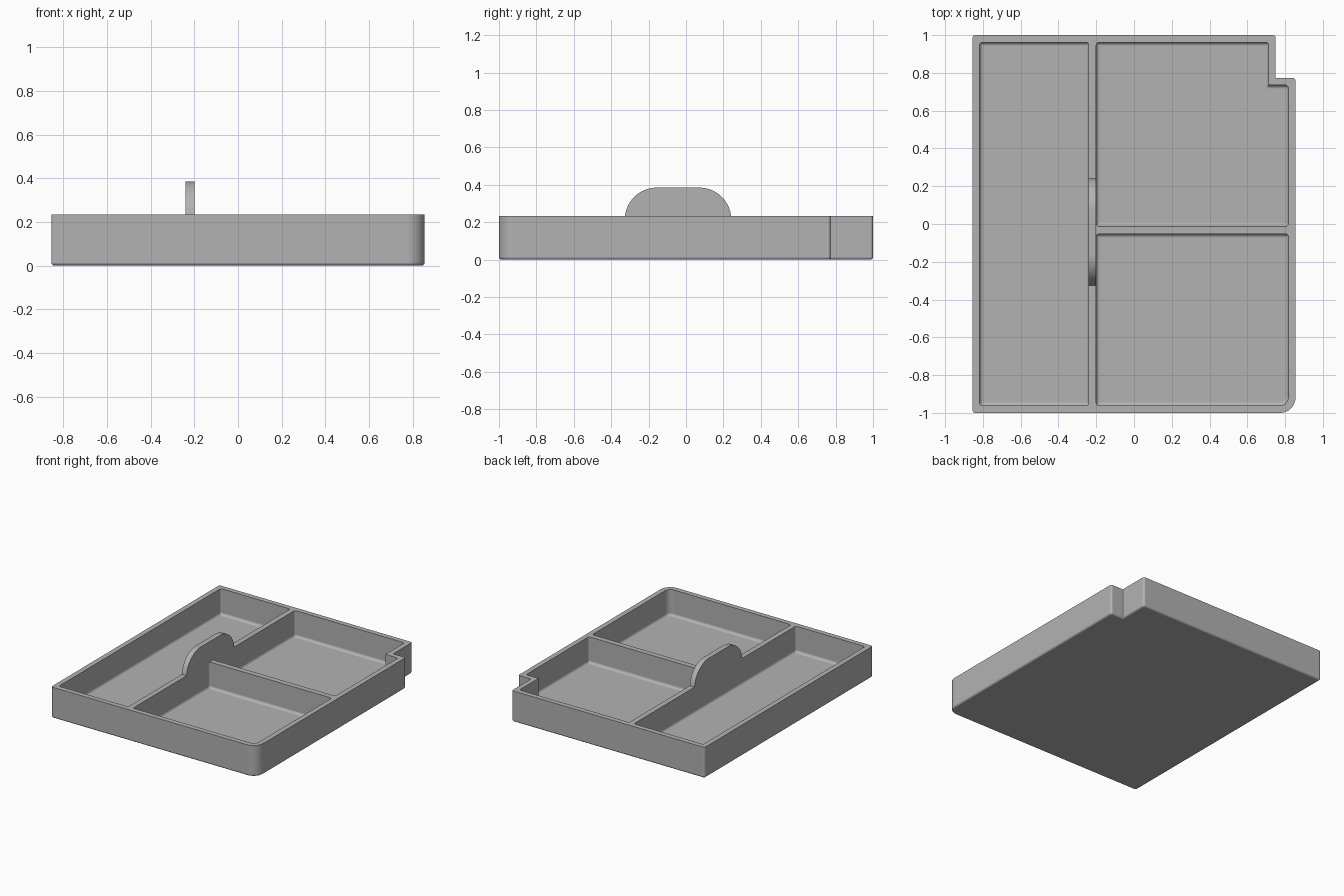
import bpy, bmesh, math
from mathutils import Vector

cube = bpy.data.objects.get("Cube")
if cube:
    bpy.data.objects.remove(cube, do_unlink=True)

grey = bpy.data.materials.new("plain_grey")
grey.use_nodes = True
grey.diffuse_color = (0.45, 0.45, 0.45, 1)
grey.node_tree.nodes["Principled BSDF"].inputs["Base Color"].default_value = (0.45, 0.45, 0.45, 1)

W, L, H = 0.855, 1.0, 0.233      # half width, half length, rim height
WALL, FLOOR = 0.038, 0.037
SMALL, SHARP = 0.015, 0.002      # corner radii
STEPS = 8


def rounded_ring(corners, inset):
    """Inset a counter-clockwise outline and round each corner (x, y, radius)."""
    points = []
    for i, (x, y, r) in enumerate(corners):
        p = Vector((x, y))
        a = (p - Vector(corners[i - 1][:2])).normalized()
        b = (Vector(corners[(i + 1) % len(corners)][:2]) - p).normalized()
        turn = 1 if a.cross(b) > 0 else -1
        # Square corners: inward direction is b - a on convex, a - b on reflex
        p = p + (b - a) * inset * turn
        r = max(r - inset * turn, SHARP)
        centre = p + (b - a) * r
        for k in range(STEPS + 1):
            t = math.pi / 2 * k / STEPS
            points.append(centre - b * r * math.cos(t) + a * r * math.sin(t))
    return points


def finish(bm, name):
    bmesh.ops.recalc_face_normals(bm, faces=bm.faces)
    mesh = bpy.data.meshes.new(name)
    bm.to_mesh(mesh)
    bm.free()
    mesh.materials.append(grey)
    obj = bpy.data.objects.new(name, mesh)
    bpy.context.collection.objects.link(obj)
    return obj


def pan(name, corners, bottom, top, fillet):
    """Closed solid with a rounded outline and a filleted bottom edge."""
    bm = bmesh.new()
    levels = []
    for k in range(7):
        t = math.pi / 2 * k / 6
        levels.append((fillet * (1 - math.sin(t)), bottom + fillet * (1 - math.cos(t))))
    levels.append((0, top))
    rings = [[bm.verts.new((p.x, p.y, z)) for p in rounded_ring(corners, d)] for d, z in levels]
    for low, high in zip(rings, rings[1:]):
        for i in range(len(low)):
            j = (i + 1) % len(low)
            bm.faces.new((low[i], low[j], high[j], high[i]))
    bm.faces.new(rings[0][::-1])
    bm.faces.new(rings[-1])
    return finish(bm, name)


def smooth(obj):
    bpy.ops.object.select_all(action='DESELECT')
    obj.select_set(True)
    bpy.context.view_layer.objects.active = obj
    bpy.ops.object.shade_smooth_by_angle(angle=math.radians(30))
    mod = obj.modifiers.new("flat_faces", 'WEIGHTED_NORMAL')
    mod.keep_sharp = True


# Tray body with a notched back corner and one large round front corner
NX, NY = 0.75, 0.773
tray = pan("tray", [(-W, -L, SMALL), (W, -L, 0.08), (W, NY, SMALL), (NX, NY, SHARP),
                    (NX, L, SMALL), (-W, L, SMALL)], 0, H, SMALL)

# Three compartments hollowed out between the walls and dividers
ix, iy = W - WALL, L - WALL
D0, D1 = -0.24, -0.2             # long divider
E0, E1 = -0.053, -0.012          # cross divider
compartments = {
    "long_compartment": [(-ix, -iy, SMALL), (D0, -iy, SMALL), (D0, iy, SMALL), (-ix, iy, SMALL)],
    "front_compartment": [(D1, -iy, SMALL), (ix, -iy, 0.045), (ix, E0, SMALL), (D1, E0, SMALL)],
    "back_compartment": [(D1, E1, SMALL), (ix, E1, SMALL), (ix, NY - WALL, SMALL),
                         (NX - WALL, NY - WALL, SHARP), (NX - WALL, iy, SMALL), (D1, iy, SMALL)],
}
bpy.context.view_layer.objects.active = tray
for name, corners in compartments.items():
    cutter = pan(name, corners, FLOOR, H + 0.1, 0.02)
    cutter.hide_render = True
    cut = tray.modifiers.new(name, 'BOOLEAN')
    cut.operation, cut.solver, cut.object = 'DIFFERENCE', 'EXACT', cutter
    bpy.ops.object.modifier_apply(modifier=name)
    bpy.data.objects.remove(cutter, do_unlink=True)
smooth(tray)

# Rounded grip rising from the long divider
R, TOP = 0.17, 0.385
start = math.asin((H - (TOP - R)) / R)
arc = [start + (math.pi / 2 - start) * k / 14 for k in range(15)]
profile = [(0.072 + R * math.cos(t), TOP - R + R * math.sin(t)) for t in arc]
profile += [(-0.157 - R * math.cos(t), TOP - R + R * math.sin(t)) for t in reversed(arc)]
bm = bmesh.new()
side = bm.faces.new([bm.verts.new((D0, y, z)) for y, z in profile])
grown = bmesh.ops.extrude_face_region(bm, geom=[side], use_keep_orig=True)
bmesh.ops.translate(bm, vec=(D1 - D0, 0, 0),
                    verts=[v for v in grown["geom"] if isinstance(v, bmesh.types.BMVert)])
smooth(finish(bm, "grip"))
